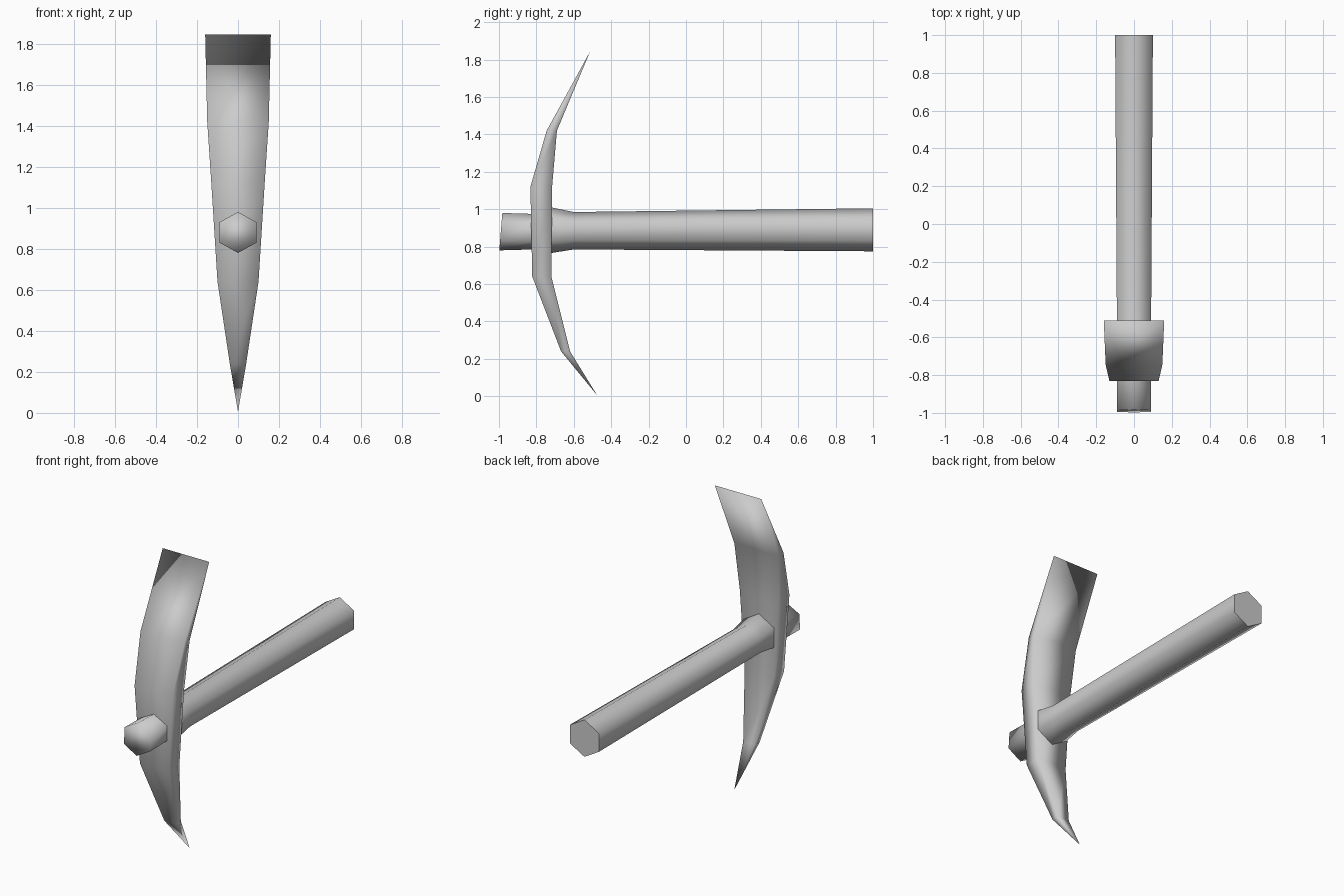
import bpy, bmesh, math

cube = bpy.data.objects.get("Cube")
if cube:
    bpy.data.objects.remove(cube, do_unlink=True)

grey = bpy.data.materials.new("plain_grey")
grey.use_nodes = True
colour = (0.6, 0.6, 0.6, 1)
grey.diffuse_color = colour
grey.node_tree.nodes["Principled BSDF"].inputs["Base Color"].default_value = colour


def loft(name, rings, sharp_ends=()):
    """Bridge equal-sized rings into a closed smooth skin."""
    bm = bmesh.new()
    loops = [[bm.verts.new(p) for p in ring] for ring in rings]
    n = len(loops[0])
    for a, b in zip(loops, loops[1:]):
        for i in range(n):
            j = (i + 1) % n
            bm.faces.new((a[i], a[j], b[j], b[i]))
    caps = [bm.faces.new(loops[0]), bm.faces.new(loops[-1])]
    for f in bm.faces:
        f.smooth = True
    for k in sharp_ends:
        caps[k].smooth = False
        for e in caps[k].edges:
            e.smooth = False
    bmesh.ops.remove_doubles(bm, verts=bm.verts, dist=0.0005)
    bmesh.ops.recalc_face_normals(bm, faces=bm.faces)
    mesh = bpy.data.meshes.new(name)
    bm.to_mesh(mesh)
    bm.free()
    mesh.materials.append(grey)
    obj = bpy.data.objects.new(name, mesh)
    bpy.context.collection.objects.link(obj)
    return obj


def hexagon(y, z, rx, rz, tilt=0):
    ring = []
    for i in range(6):
        a = math.radians(90 + 60 * i)
        dz = rz * math.sin(a)
        ring.append((rx * math.cos(a) / math.cos(math.pi / 6), y + tilt * dz, z + dz))
    return ring


# Handle: y, centre height, half width, half height, end tilt
handle = [(-0.99, 0.88, 0.09, 0.1, 0.08), (-0.82, 0.88, 0.09, 0.095, 0),
          (-0.72, 0.888, 0.105, 0.122, 0), (-0.6, 0.885, 0.09, 0.1, 0),
          (1, 0.89, 0.1, 0.115, 0)]
loft("handle", [hexagon(*s) for s in handle], sharp_ends=(1,))

# Head: height, front y, back y, half width, from the point up to the blade
head = [(0.005, -0.475, -0.475, 0), (0.24, -0.668, -0.62, 0.04),
        (0.64, -0.822, -0.72, 0.1), (1.12, -0.832, -0.716, 0.13),
        (1.42, -0.745, -0.69, 0.15), (1.845, -0.512, -0.512, 0.16)]
loft("pick_head", [[(-w, f, z), (w, f, z), (w, b, z), (-w, b, z)]
                   for z, f, b, w in head])
